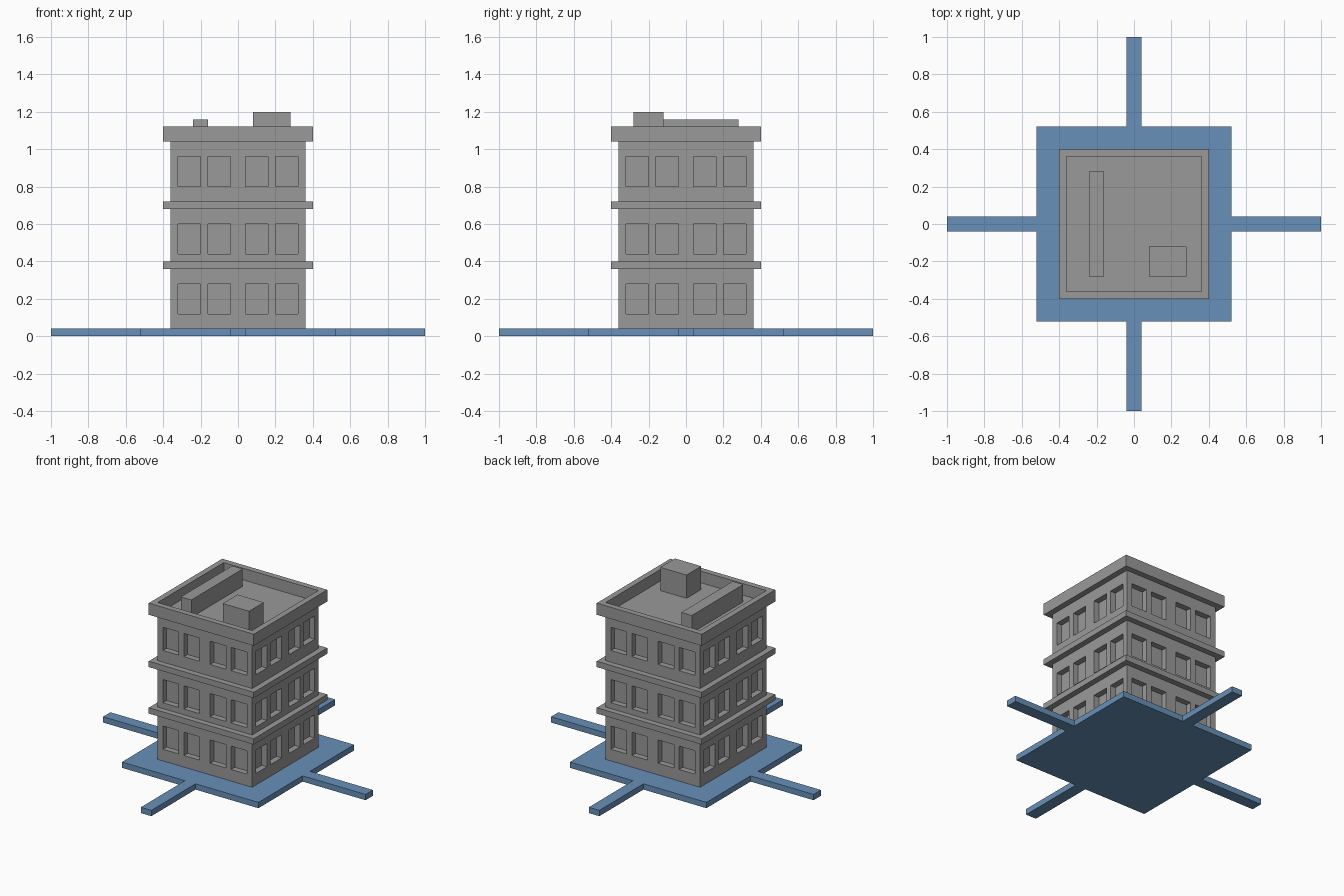
import bpy, bmesh, math
from mathutils import Matrix

cube = bpy.data.objects.get("Cube")
if cube:
    bpy.data.objects.remove(cube, do_unlink=True)


def material(name, rgb):
    m = bpy.data.materials.new(name)
    m.use_nodes = True
    m.diffuse_color = (*rgb, 1)
    m.node_tree.nodes["Principled BSDF"].inputs["Base Color"].default_value = (*rgb, 1)
    return m


GREY = material("concrete grey", (0.32, 0.32, 0.32))
BLUE = material("pavement blue", (0.14, 0.28, 0.48))


def finish(name, bm, mat):
    bmesh.ops.remove_doubles(bm, verts=bm.verts, dist=1e-5)
    bmesh.ops.recalc_face_normals(bm, faces=bm.faces)
    me = bpy.data.meshes.new(name)
    bm.to_mesh(me)
    bm.free()
    me.materials.append(mat)
    ob = bpy.data.objects.new(name, me)
    bpy.context.collection.objects.link(ob)
    return ob


def prism(name, outline, z0, z1, mat):
    """Extrude a flat outline from z0 up to z1."""
    bm = bmesh.new()
    face = bm.faces.new([bm.verts.new((x, y, z0)) for x, y in outline])
    top = bmesh.ops.extrude_face_region(bm, geom=[face], use_keep_orig=True)["geom"]
    bmesh.ops.translate(bm, vec=(0, 0, z1 - z0),
                        verts=[v for v in top if isinstance(v, bmesh.types.BMVert)])
    return finish(name, bm, mat)


def box(name, x0, x1, y0, y1, z0, z1, mat):
    return prism(name, [(x0, y0), (x1, y0), (x1, y1), (x0, y1)], z0, z1, mat)


def square_ring(name, inner, outer, z0, z1, mat):
    """Square frame: a rectangular section swept round four corners."""
    bm = bmesh.new()
    section = [(inner, z0), (outer, z0), (outer, z1), (inner, z1)]
    corners = [(1, 1), (-1, 1), (-1, -1), (1, -1)]
    loops = [[bm.verts.new((r * sx, r * sy, z)) for r, z in section] for sx, sy in corners]
    for i in range(4):
        a, b = loops[i], loops[(i + 1) % 4]
        for j in range(4):
            k = (j + 1) % 4
            bm.faces.new((a[j], a[k], b[k], b[j]))
    return finish(name, bm, mat)


# Base plaza with four paths, one quarter of the outline turned four times
P, W = 0.52, 0.04
outline = []
for sx, sy in ((1, 0), (0, 1), (-1, 0), (0, -1)):
    for u, v in ((P, -P), (P, -W), (1, -W), (1, W), (P, W)):
        outline.append((u * sx - v * sy, u * sy + v * sx))
prism("base_plaza", outline, 0.0, 0.04, BLUE)

# Building body: four gridded walls with recessed windows, and a flat roof
H, DEPTH = 0.36, 0.04
X_CUTS = [-0.36, -0.32, -0.20, -0.16, -0.04, 0.04, 0.16, 0.20, 0.32, 0.36]
Z_CUTS = [0.04, 0.12, 0.28, 0.44, 0.60, 0.80, 0.96, 1.04]
bm = bmesh.new()
for side in range(4):
    turn = Matrix.Rotation(side * math.pi / 2, 3, 'Z')

    def quad(*pts):
        bm.faces.new([bm.verts.new(turn @ Matrix.Identity(3) @ Matrix.Translation(p).to_translation())
                      for p in pts])

    for i, (x0, x1) in enumerate(zip(X_CUTS, X_CUTS[1:])):
        for j, (z0, z1) in enumerate(zip(Z_CUTS, Z_CUTS[1:])):
            rim = [(x0, -H, z0), (x1, -H, z0), (x1, -H, z1), (x0, -H, z1)]
            if i % 2 and j % 2:
                back = [(x, -H + DEPTH, z) for x, _, z in rim]
                quad(*back)
                for a in range(4):
                    b = (a + 1) % 4
                    quad(rim[a], rim[b], back[b], back[a])
            else:
                quad(*rim)
# Weld each wall's grid; outward winding is already consistent
roof = bm.faces.new([bm.verts.new((x, y, 1.04)) for x, y in ((-H, -H), (H, -H), (H, H), (-H, H))])
me = bpy.data.meshes.new("building_body")
bm.to_mesh(me)
bm.free()
me.materials.append(GREY)
bpy.context.collection.objects.link(bpy.data.objects.new("building_body", me))

# Storey ledges and roof parapet
for n, z in enumerate((0.36, 0.68), 1):
    square_ring(f"storey_ledge_{n}", 0.35, 0.40, z, z + 0.04, GREY)
square_ring("roof_parapet", 0.36, 0.40, 1.04, 1.12, GREY)

# Rooftop equipment
box("roof_duct", -0.24, -0.16, -0.28, 0.28, 1.04, 1.16, GREY)
box("roof_stair_housing", 0.08, 0.28, -0.28, -0.12, 1.04, 1.20, GREY)
